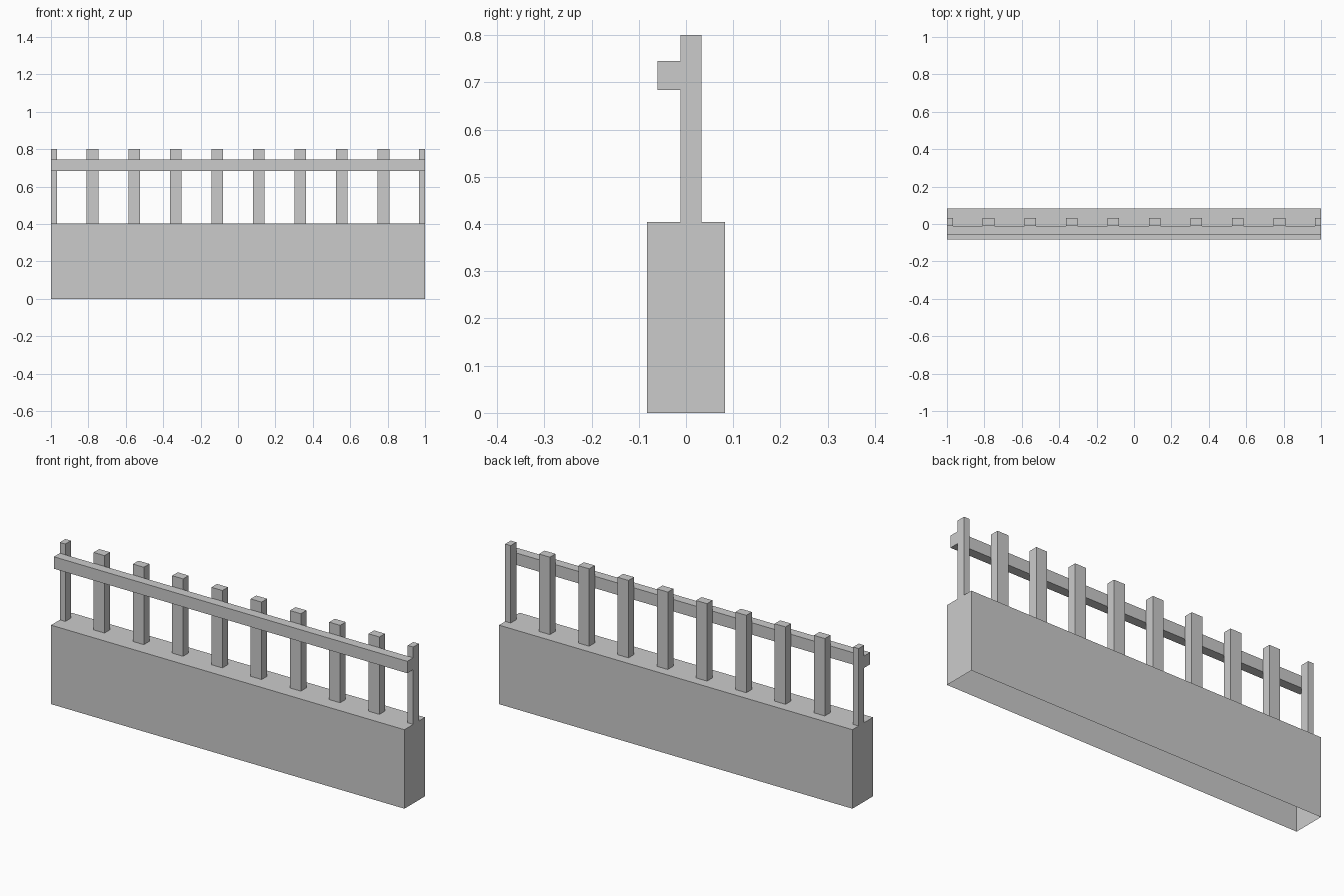
import bpy, bmesh
from mathutils import Vector

if "Cube" in bpy.data.objects:
    bpy.data.objects.remove(bpy.data.objects["Cube"])


def box(name, lo, hi, open_bottom=False):
    """Axis-aligned box between two corners, optionally without its underside."""
    lo, hi = Vector(lo), Vector(hi)
    bm = bmesh.new()
    bmesh.ops.create_cube(bm, size=1)
    bmesh.ops.scale(bm, vec=hi - lo, verts=bm.verts)
    bmesh.ops.translate(bm, vec=(lo + hi) / 2, verts=bm.verts)
    if open_bottom:
        bm.normal_update()
        under = [f for f in bm.faces if f.normal.z < -0.9]
        bmesh.ops.delete(bm, geom=under, context='FACES_ONLY')
    mesh = bpy.data.meshes.new(name)
    bm.to_mesh(mesh)
    bm.free()
    obj = bpy.data.objects.new(name, mesh)
    bpy.context.collection.objects.link(obj)
    return obj


BASE_TOP, HEIGHT = 0.404, 0.8
POST_FRONT, POST_BACK = -0.012, 0.033
HALF_POST = 0.031
SPANS = 9

# Hollow base wall, open underneath
box("base_wall", (-1, -0.083, 0), (1, 0.083, BASE_TOP), open_bottom=True)

# Evenly spaced posts; the end ones are cut in half so sections can tile
for i in range(SPANS + 1):
    x = -1 + 2 * i / SPANS
    box(f"post_{i + 1}",
        (max(x - HALF_POST, -1), POST_FRONT, BASE_TOP),
        (min(x + HALF_POST, 1), POST_BACK, HEIGHT), open_bottom=True)

# Rail along the front of the posts
box("rail", (-1, -0.06, 0.684), (1, POST_FRONT, 0.745))
